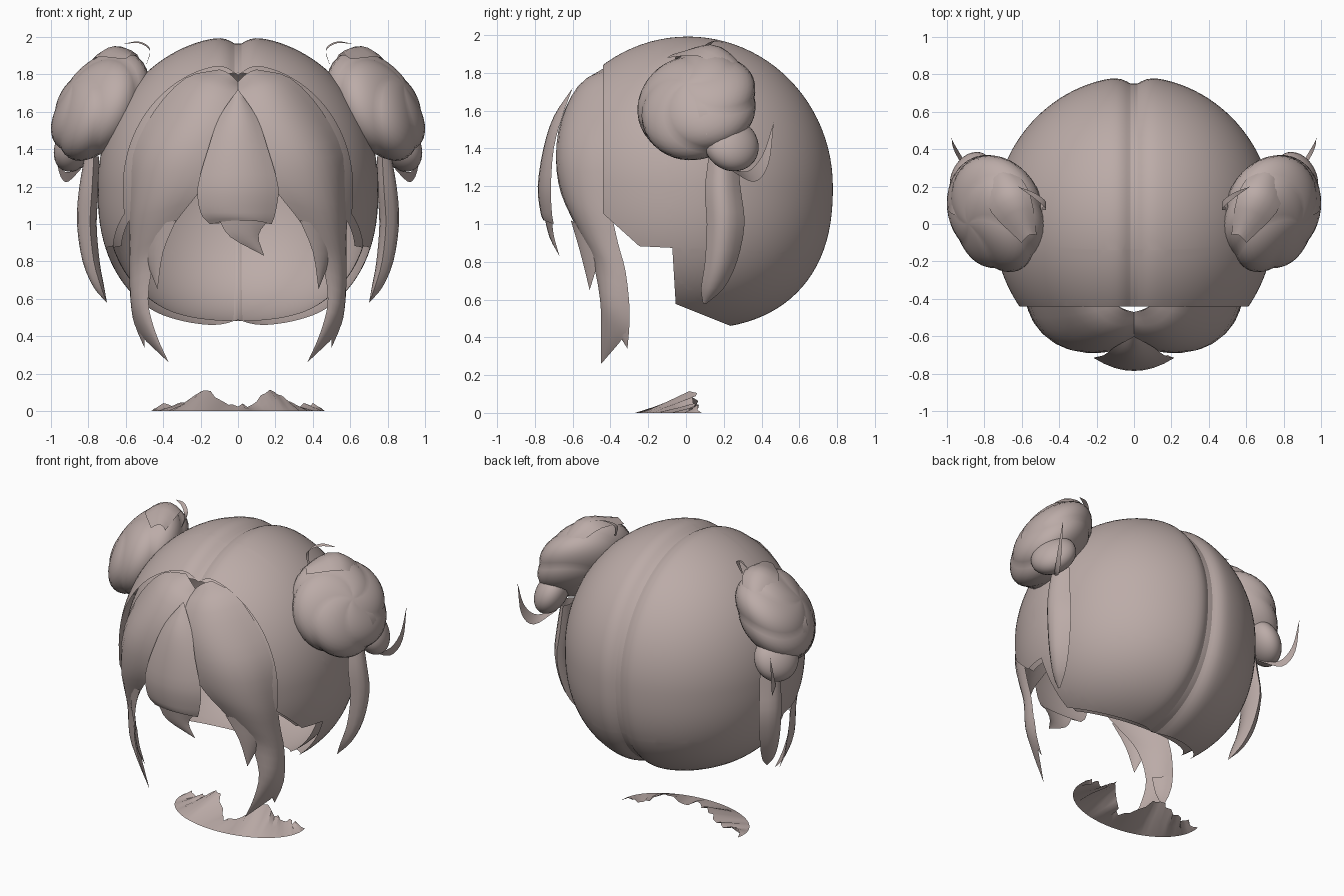
import bpy, bmesh, math, random
from mathutils import Vector, Matrix

if "Cube" in bpy.data.objects:
    bpy.data.objects.remove(bpy.data.objects["Cube"])

random.seed(4)
hair = bpy.data.materials.new("dusty_rose_hair")
hair.diffuse_color = (0.50, 0.41, 0.39, 1)
hair.use_nodes = True
hair.node_tree.nodes["Principled BSDF"].inputs["Base Color"].default_value = hair.diffuse_color


def finish(name, bm, mirror=False, angle=45):
    """Turn a bmesh into a smooth object, optionally mirrored in x."""
    bmesh.ops.remove_doubles(bm, verts=bm.verts, dist=0.0005)
    bmesh.ops.recalc_face_normals(bm, faces=bm.faces)
    me = bpy.data.meshes.new(name)
    bm.to_mesh(me)
    bm.free()
    me.materials.append(hair)
    me.shade_smooth()
    me.set_sharp_from_angle(angle=math.radians(angle))
    ob = bpy.data.objects.new(name, me)
    bpy.context.collection.objects.link(ob)
    if mirror:
        ob.modifiers.new("Mirror", 'MIRROR').use_mirror_merge = False
    return ob


def grid(bm, rows, closed=False):
    """Skin rows of points with quads."""
    vs = [[bm.verts.new(p) for p in r] for r in rows]
    n = len(rows[0])
    for a, b in zip(vs, vs[1:]):
        for j in range(n if closed else n - 1):
            k = (j + 1) % n
            bm.faces.new((a[j], a[k], b[k], b[j]))


def catmull(pts, steps):
    p = [Vector(q) for q in pts]
    p = [2 * p[0] - p[1]] + p + [2 * p[-1] - p[-2]]
    out = []
    for i in range(1, len(p) - 2):
        a, b, c, d = p[i - 1:i + 3]
        for s in range(steps):
            t = s / steps
            out.append(0.5 * (2 * b + (c - a) * t + (2 * a - 5 * b + 4 * c - d) * t * t
                              + (3 * b - a - 3 * c + d) * t ** 3))
    return out + [p[-2]]


def lock(name, rows, mirror=True, across=6, steps=3, back=None):
    """Hair lock: rows give left edge, middle, right edge; back closes the rear."""
    left, mid, right = (catmull([r[i] for r in rows], steps) for i in range(3))
    ts = [j / across for j in range(across + 1)]
    bm = bmesh.new()
    for side in [1] if back is None else [1, back]:
        pts = []
        for l, m, r in zip(left, mid, right):
            h = (l + r) / 2
            m = h + (m - h) * side
            pts.append([l * (1 - t) * (1 - 2 * t) + m * 4 * t * (1 - t) + r * t * (2 * t - 1) for t in ts])
        grid(bm, pts)
    return finish(name, bm, mirror)


def wisp(name, path, side, width):
    """Thin flyaway curl tapering at both ends."""
    rows, n, s = [], len(path) - 1, Vector(side).normalized()
    for i, p in enumerate(path):
        w = s * width * math.sin(math.pi * (0.12 + 0.88 * i / n))
        p = Vector(p)
        rows.append((p - w, p, p + w))
    return lock(name, rows, across=2, steps=4)


# Rounded hair cap, open at face and neck; the outer layer has a parting groove
def cap(name, scale, groove):
    bm = bmesh.new()
    rows = []
    NA, NB = 60, 96
    for i in range(NA + 1):
        u = 2 * i / NA - 1
        a = math.copysign(abs(u) ** 1.25, u) * math.pi / 2
        ring = []
        for j in range(NB):
            b = 2 * math.pi * j / NB
            d = Vector((math.sin(a), math.cos(a) * math.cos(b), math.cos(a) * math.sin(b)))
            k, t = 1.0, min(-d.z, 0.97)
            if t > 0:  # fuller lower half
                k = (1 - t ** 2.4) ** (1 / 2.4) / math.sqrt(1 - t * t)
            g = scale * (1.005 - groove * math.exp(-(abs(d.x) / 0.075) ** 1.5))
            ring.append(Vector((d.x * k * 0.75 * scale, 0.01 + d.y * k * 0.775 * g,
                                1.2 + d.z * (0.80 if d.z > 0 else 0.765) * g)))
        rows.append(ring)
    grid(bm, rows, closed=True)

    def cut(co, no, clear):
        bmesh.ops.bisect_plane(bm, geom=bm.verts[:] + bm.edges[:] + bm.faces[:], dist=1e-5,
                               plane_co=co, plane_no=no, clear_inner=clear)
    cut((0, -0.44, 0), (0, 1, 0), True)
    cut((0, 0, 0.555), (0, 0.4, 1), True)
    cut((0, -0.02, 0), (0, 1, 0.06), False)
    cut((0, -0.2, 0.84), (0, 0.9, 1), False)
    cut((0, 0, 0.87), (0, 0.05, 1), False)
    bad = []
    for f in bm.faces:
        c = f.calc_center_median()
        front = (c.y + 0.02) + 0.06 * c.z < 0
        if front and (c.z - 0.87 + 0.05 * c.y < 0 or (c.z - 0.84) + 0.9 * (c.y + 0.2) < 0):
            bad.append(f)
    bmesh.ops.delete(bm, geom=bad, context='FACES')
    finish(name, bm)


cap("hair_cap", 1.0, 0.06)
cap("cap_lining", 0.95, 0.0)

# Swept fringe panels running into long front locks
lock("fringe_panel", [
    ((0, -.47, 1.76), (.05, -.46, 1.805), (.10, -.43, 1.825)),
    ((0, -.56, 1.70), (.16, -.56, 1.74), (.28, -.43, 1.78)),
    ((.01, -.635, 1.55), (.27, -.635, 1.56), (.45, -.425, 1.60)),
    ((.09, -.675, 1.35), (.39, -.65, 1.35), (.56, -.42, 1.37)),
    ((.20, -.665, 1.18), (.465, -.60, 1.12), (.58, -.40, 1.10)),
    ((.34, -.59, 1.00), (.515, -.51, .93), (.58, -.36, .90)),
    ((.44, -.50, .82), (.55, -.43, .77), (.58, -.32, .75)),
    ((.48, -.455, .60), (.55, -.41, .57), (.57, -.30, .55)),
    ((.44, -.45, .42), (.49, -.41, .42), (.53, -.32, .42)),
    ((.37, -.45, .26), (.375, -.445, .265), (.38, -.44, .27))], across=8, back=.5)
lock("front_lock_second_tip", [
    ((.50, -.42, .60), (.55, -.36, .60), (.57, -.30, .58)),
    ((.50, -.38, .46), (.53, -.35, .46), (.55, -.30, .46)),
    ((.50, -.31, .34), (.50, -.31, .34), (.50, -.31, .34))])
lock("fringe_inner_tip", [
    ((.33, -.61, 1.02), (.42, -.57, 1.0), (.50, -.50, .98)),
    ((.40, -.56, .85), (.46, -.52, .84), (.50, -.46, .84)),
    ((.43, -.51, .65), (.43, -.51, .65), (.43, -.51, .65))])

# Central bang with a flicked tip
lock("centre_bang", [
    ((0, -.60, 1.72), (0, -.60, 1.72), (0, -.60, 1.72)),
    ((-.10, -.655, 1.57), (0, -.70, 1.57), (.10, -.655, 1.57)),
    ((-.16, -.70, 1.40), (0, -.755, 1.40), (.16, -.70, 1.40)),
    ((-.215, -.715, 1.20), (0, -.785, 1.20), (.215, -.715, 1.20)),
    ((-.20, -.71, 1.06), (0, -.77, 1.06), (.20, -.71, 1.06)),
    ((-.15, -.70, 1.00), (.02, -.755, 1.02), (.18, -.70, 1.00))], mirror=False, across=8, back=.4)
lock("bang_tip", [
    ((-.10, -.73, 1.02), (.02, -.75, 1.04), (.17, -.71, 1.03)),
    ((-.04, -.72, .93), (.05, -.72, .93), (.11, -.70, .94)),
    ((.14, -.67, .83), (.14, -.67, .83), (.14, -.67, .83))], mirror=False)

# Hanging locks under the buns
lock("side_lock", [
    ((.77, .12, 1.36), (.82, .19, 1.36), (.76, .27, 1.36)),
    ((.78, .10, 1.18), (.85, .19, 1.18), (.77, .29, 1.18)),
    ((.79, .11, 1.00), (.86, .20, 1.00), (.78, .31, 1.00)),
    ((.77, .10, .80), (.83, .18, .80), (.76, .27, .80)),
    ((.73, .08, .66), (.77, .14, .66), (.73, .20, .66)),
    ((.70, .09, .58), (.70, .10, .58), (.70, .11, .58))], back=-.4)


# Hair buns: flattened balls with spiral lobes
def ball(name, centre, normal, flat, wide, lobe):
    z = Vector(normal).normalized()
    x = Vector((0, 1, 0)).cross(z).normalized()
    m = Matrix((x, z.cross(x), z)).transposed()
    bm = bmesh.new()
    rows = []
    for i in range(25):
        t = math.pi * i / 24
        ring = []
        for j in range(50):
            p = 2 * math.pi * j / 50 + 0.9 * t
            r = 1 + lobe * (abs(math.sin(math.pi * j / 10)) - 0.7) * math.sin(t)
            ring.append(Vector(centre) + m @ Vector((wide * r * math.sin(t) * math.cos(p),
                        wide * r * math.sin(t) * math.sin(p), flat * r * math.cos(t))))
        rows.append(ring)
    grid(bm, rows, closed=True)
    finish(name, bm, True, 35)


ball("hair_bun", (.735, .06, 1.63), (.75, -.3, .58), .20, .325, .06)
ball("bun_lower_coil", (.865, .24, 1.42), (.7, .3, .4), .10, .15, .0)

# Pointed strand wrapped over the top of each bun
lock("bun_top_strand", [
    ((.52, -.06, 1.87), (.56, -.06, 1.90), (.60, -.10, 1.88)),
    ((.55, .14, 1.91), (.66, .13, 1.95), (.76, .06, 1.89)),
    ((.62, .26, 1.85), (.71, .25, 1.88), (.80, .20, 1.82)),
    ((.76, .34, 1.76), (.76, .34, 1.76), (.76, .34, 1.76))])

# Flyaway curls around the buns
wisp("top_curl", [(.49, .08, 1.85), (.47, .10, 1.93), (.53, .15, 1.97), (.62, .20, 1.96)],
     (0, 1, .3), .02)
wisp("outer_curl", [(.93, .05, 1.69), (.975, .08, 1.62), (.993, .10, 1.54), (.995, .11, 1.47)],
     (0, 1, 0), .025)
wisp("back_curl", [(.84, .22, 1.30), (.92, .34, 1.25), (.965, .42, 1.34), (.975, .465, 1.54)],
     (0, -.6, .8), .035)

# Ragged collar sheet on the floor, a crescent rising to its inner edge
bm = bmesh.new()
rows = []
for i in range(45):
    a = math.radians(170 + 200 * i / 44)
    c, s = math.cos(a), math.sin(a)
    end = abs(2 * i / 44 - 1)
    h = 0.03 + 0.08 * math.exp(-((abs(c) - .55) / .2) ** 2) + random.uniform(-.01, .015)
    rim = Vector((.465 * c, .03 + .30 * s, 0))
    inner = Vector((.465 * c * (.68 + .28 * end ** 3),
                    -.15 + .2 * min(1, abs(c) / .6) + random.uniform(-.02, .02), h))
    if end > .9:
        inner = rim.lerp(inner, (1 - end) * 10)
    rows.append([rim, rim.lerp(inner, .5), inner])
grid(bm, rows)
finish("collar_sheet", bm)
